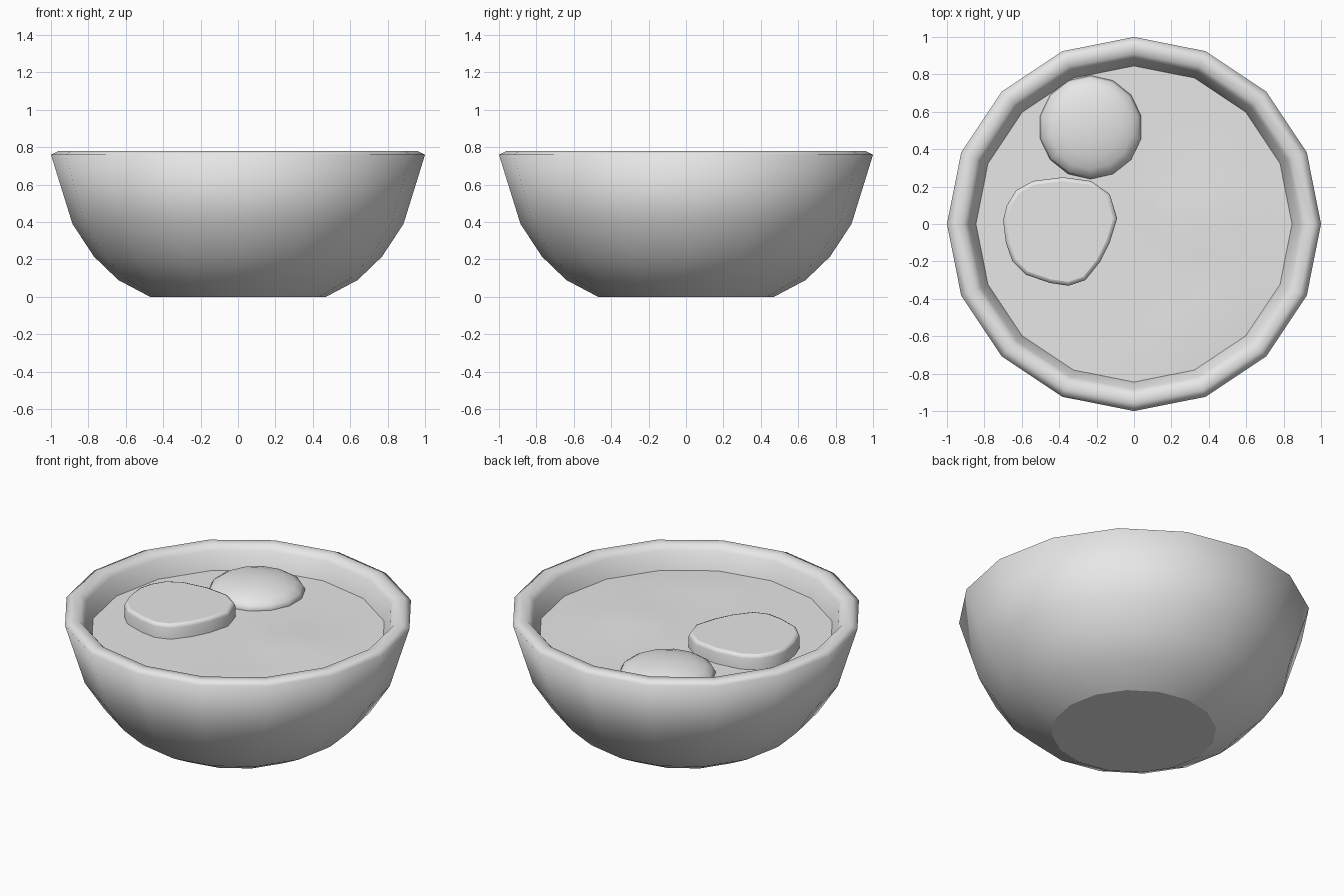
import bpy, bmesh, math
from mathutils import Vector

cube = bpy.data.objects.get("Cube")
if cube:
    bpy.data.objects.remove(cube, do_unlink=True)

SIDES = 16
LEVEL = 0.64

grey = bpy.data.materials.new("plain grey")
grey.use_nodes = True
grey.diffuse_color = (0.8, 0.8, 0.8, 1)
grey.node_tree.nodes["Principled BSDF"].inputs["Base Color"].default_value = (0.8, 0.8, 0.8, 1)


def finish(bm, name):
    """Turn a bmesh into a linked grey object."""
    mesh = bpy.data.meshes.new(name)
    bm.to_mesh(mesh)
    bm.free()
    mesh.materials.append(grey)
    obj = bpy.data.objects.new(name, mesh)
    bpy.context.collection.objects.link(obj)
    return obj


def ring(bm, radius, height):
    """Add a circle of vertices; height is a function of x and y."""
    verts = []
    for i in range(SIDES):
        a = math.tau * i / SIDES
        x, y = radius * math.cos(a), radius * math.sin(a)
        verts.append(bm.verts.new((x, y, height(x, y))))
    return verts


def bridge(bm, lower, upper):
    for i in range(SIDES):
        j = (i + 1) % SIDES
        bm.faces.new((lower[i], lower[j], upper[j], upper[i])).smooth = True


def lathe(profile, name):
    """Revolve a profile with a flat cap at each end."""
    bm = bmesh.new()
    rings = [ring(bm, r, lambda x, y, z=z: z) for r, z in profile]
    for a, b in zip(rings, rings[1:]):
        bridge(bm, a, b)
    bm.faces.new(rings[0][::-1])
    bm.faces.new(rings[-1])
    return finish(bm, name)


# Bowl: outer wall, rounded rim and inner wall
lathe([(0.47, 0), (0.64, 0.09), (0.77, 0.215), (0.885, 0.39), (1.0, 0.76),
       (0.96, 0.78), (0.91, 0.775), (0.885, 0.745), (0.845, LEVEL),
       (0.78, 0.43), (0.68, 0.28), (0.57, 0.18), (0.43, 0.11)], "bowl")


# Soup: a disc with two gentle ripples
def ripple(x, y):
    z = LEVEL
    for cx, cy, height, width in ((0.38, 0.02, 0.025, 0.16), (0.45, -0.55, 0.02, 0.15)):
        z += height * math.exp(-((x - cx) ** 2 + (y - cy) ** 2) / (2 * width ** 2))
    return z


bm = bmesh.new()
rings = [ring(bm, 0.848, lambda x, y: LEVEL)]
rings += [ring(bm, r, ripple) for r in (0.7, 0.54, 0.37, 0.19)]
for a, b in zip(rings, rings[1:]):
    bridge(bm, a, b)
bm.faces.new(rings[-1]).smooth = True
finish(bm, "soup")

# Dumpling: a flattened ball half sunk in the soup
bm = bmesh.new()
bmesh.ops.create_uvsphere(bm, u_segments=14, v_segments=10, radius=0.277)
for v in bm.verts:
    v.co.z *= 0.32
bmesh.ops.translate(bm, verts=bm.verts, vec=(-0.232, 0.517, LEVEL))
for f in bm.faces:
    f.smooth = True
finish(bm, "round_dumpling")

# Slice: an uneven slab with a softened edge
outline = [(-0.54, 0.23), (-0.38, 0.25), (-0.23, 0.23), (-0.13, 0.16), (-0.09, 0.03),
           (-0.13, -0.1), (-0.18, -0.2), (-0.26, -0.3), (-0.35, -0.33), (-0.45, -0.315),
           (-0.58, -0.27), (-0.65, -0.2), (-0.685, -0.1), (-0.7, 0.02), (-0.68, 0.1),
           (-0.63, 0.18)]
bm = bmesh.new()
base = bm.faces.new([bm.verts.new((x, y, 0.6)) for x, y in outline])
side = bmesh.ops.extrude_face_region(bm, geom=[base])["geom"]
top = [v for v in side if isinstance(v, bmesh.types.BMVert)]
bmesh.ops.translate(bm, verts=top, vec=Vector((0, 0, 0.13)))
bmesh.ops.recalc_face_normals(bm, faces=bm.faces)
rim = [e for e in bm.edges if all(v in top for v in e.verts)]
bmesh.ops.bevel(bm, geom=rim, offset=0.02, segments=2, profile=0.5, affect='EDGES')
for f in bm.faces:
    f.smooth = abs(f.normal.z) < 0.99
finish(bm, "slice")
